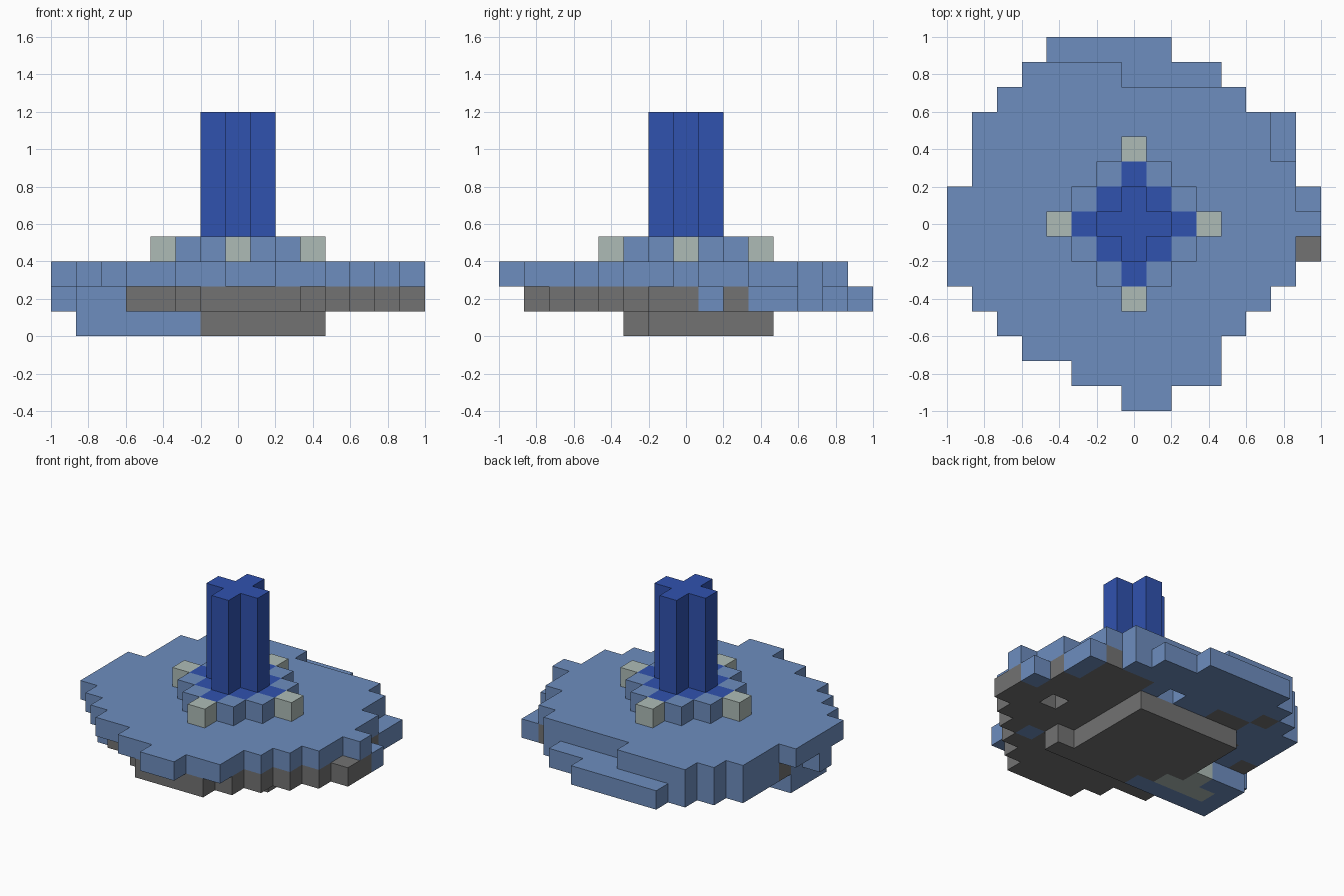
import bpy
import bmesh
from mathutils import Vector

cube = bpy.data.objects.get("Cube")
if cube:
    bpy.data.objects.remove(cube, do_unlink=True)

UNIT = 2 / 15


def make_material(name, color):
    mat = bpy.data.materials.new(name)
    mat.use_nodes = True
    mat.diffuse_color = (*color, 1)
    mat.node_tree.nodes["Principled BSDF"].inputs["Base Color"].default_value = (*color, 1)
    return mat


LIGHT, DARK, GRAY, PALE = range(4)
MATERIALS = [
    make_material("light_blue", (0.155, 0.27, 0.52)),
    make_material("deep_blue", (0.03, 0.085, 0.43)),
    make_material("stone_gray", (0.17, 0.17, 0.17)),
    make_material("pale_green_gray", (0.42, 0.50, 0.47)),
]


def rows_to_cells(first_row, spans):
    """Blocks of a layer from the first and last block of each row."""
    return [(x, first_row + k) for k, (a, b) in enumerate(spans) for x in range(a, b + 1)]


# Colour rules for each layer
def keel_color(x, y):
    if (x, y) in {(-5, -1), (-4, -1), (-3, -1), (-4, 0)}:
        return PALE
    if x <= -4 or (y == -2 and x <= -2):
        return LIGHT
    return GRAY


def hull_color(x, y):
    if (x, y) in {(-6, 1), (-2, 4), (-3, 4), (-4, 5)}:
        return GRAY
    if (x, y) in {(7, 1), (4, -3)} or x <= -5:
        return LIGHT
    if y >= 3:
        return GRAY if 3 <= x <= 5 and y <= 4 else LIGHT
    return GRAY


def deck_color(x, y):
    return LIGHT


def collar_color(x, y):
    if abs(x) + abs(y) < 3:
        return DARK
    return PALE if x * y == 0 else LIGHT


def tower_color(x, y):
    return DARK


def diamond(radius):
    span = range(-radius, radius + 1)
    return [(x, y) for x in span for y in span if abs(x) + abs(y) <= radius]


# Block layout of each layer
keel = rows_to_cells(-2, [(-6, 3), (-6, 2), (-6, 2), (-3, 2), (-3, 2), (-3, 2)])
hull = rows_to_cells(-6, [
    (-1, 2), (-2, 3), (-4, 4), (-4, 5), (-6, 6), (-7, 7), (-6, 7),
    (-6, 7), (-6, 6), (-6, 6), (-6, 6), (-5, 4), (-4, 3), (-3, 1)])
hull = [c for c in hull if c not in {(5, 0), (1, 4)}]
deck = rows_to_cells(-7, [
    (0, 1), (-2, 3), (-4, 3), (-5, 4), (-6, 5), (-7, 6), (-7, 6),
    (-7, 7), (-7, 6), (-6, 6), (-6, 5), (-6, 5), (-5, 4), (-4, -1)])

PARTS = [
    ("keel", keel, 0, 1, keel_color),
    ("hull", hull, 1, 2, hull_color),
    ("deck", deck, 2, 3, deck_color),
    ("collar", diamond(3), 3, 4, collar_color),
    ("tower", diamond(1), 4, 9, tower_color),
]
filled = {(x, y, z) for _, cells, lo, hi, _ in PARTS for x, y in cells for z in range(lo, hi)}


def build_part(name, cells, lo, hi, color):
    """Outer skin of the blocks, with flat areas of one colour joined."""
    bm = bmesh.new()
    for x, y in cells:
        for z in range(lo, hi):
            center = Vector((x, y, z + 0.5))
            for axis in range(3):
                for sign in (-1, 1):
                    n = Vector((0, 0, 0))
                    n[axis] = sign
                    if (x + int(n.x), y + int(n.y), z + int(n.z)) in filled:
                        continue
                    u = Vector((0, 0, 0))
                    u[(axis + 1) % 3] = 0.5
                    v = n.cross(u)
                    mid = center + n / 2
                    corners = (mid - u - v, mid + u - v, mid + u + v, mid - u + v)
                    face = bm.faces.new([bm.verts.new(c * UNIT) for c in corners])
                    face.material_index = color(x, y)
    bmesh.ops.remove_doubles(bm, verts=bm.verts[:], dist=UNIT / 100)
    bmesh.ops.dissolve_limit(bm, angle_limit=0.01, verts=bm.verts[:],
                             edges=bm.edges[:], delimit={'MATERIAL'})
    mesh = bpy.data.meshes.new(name)
    bm.to_mesh(mesh)
    bm.free()
    for mat in MATERIALS:
        mesh.materials.append(mat)
    bpy.context.collection.objects.link(bpy.data.objects.new(name, mesh))


for part in PARTS:
    build_part(*part)
